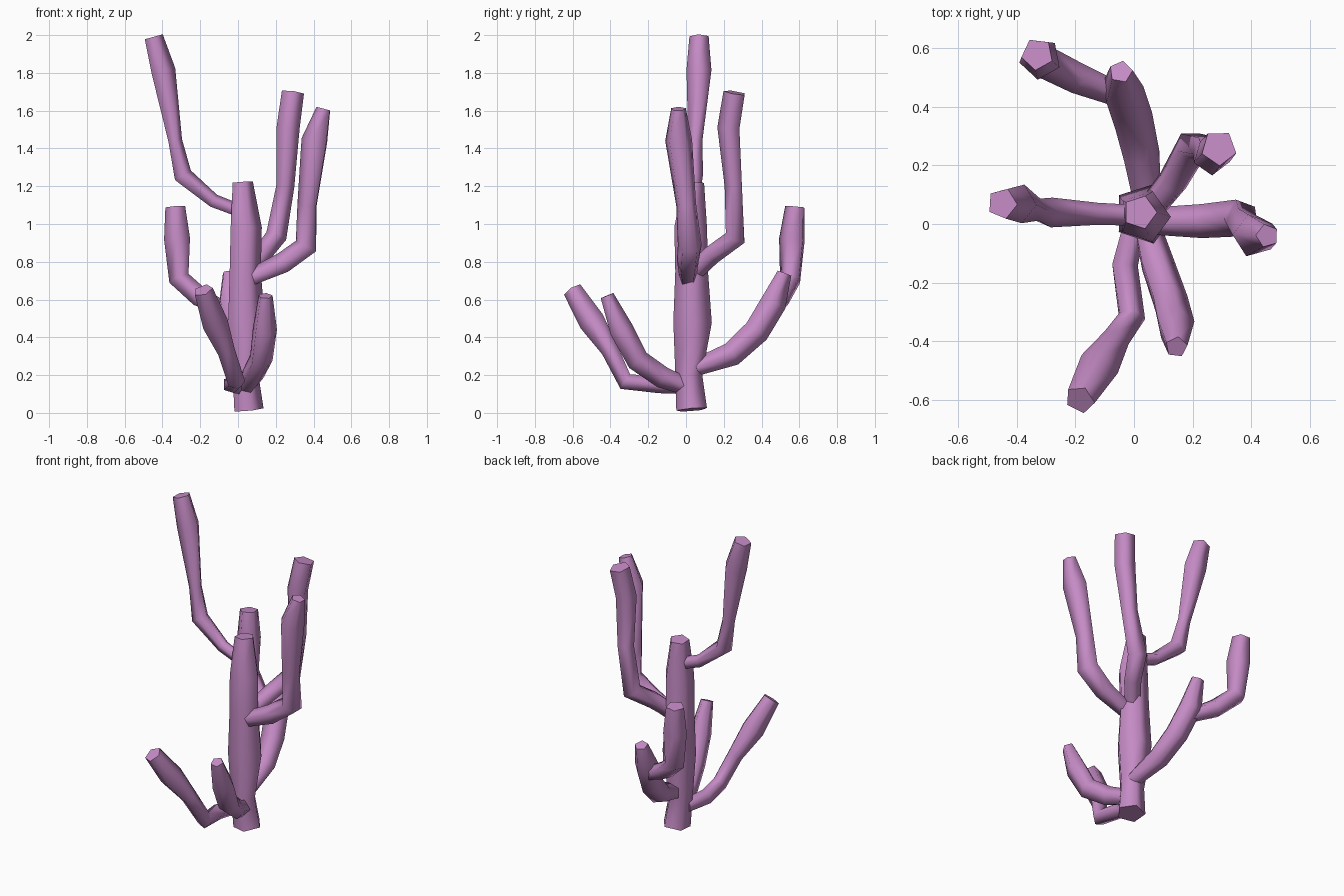
import bpy, bmesh, math
from mathutils import Vector

SIDES = 5

purple = bpy.data.materials.new("soft_purple")
purple.diffuse_color = (0.56, 0.26, 0.56, 1)


def limb(name, path):
    """Capped five-sided tube through (x, y, z, half width) points."""
    pts = [Vector(p[:3]) for p in path]
    bm = bmesh.new()
    rings, u, last = [], Vector((1, 0, 0)), len(pts) - 1
    for i, p in enumerate(pts):
        a = (p - pts[max(i - 1, 0)]).normalized()
        b = (pts[min(i + 1, last)] - p).normalized()
        t = (a + b).normalized()
        if i == 0 and abs(u.dot(t)) > 0.8:
            u = Vector((0, 0, 1))
        u = (u - t * u.dot(t)).normalized()
        v = t.cross(u)
        r = path[i][3] * 1.07
        ring = []
        for k in range(SIDES):
            ang = math.tau * k / SIDES
            ring.append(bm.verts.new(p + r * (u * math.cos(ang) + v * math.sin(ang))))
        rings.append(ring)
    for lo, hi in zip(rings, rings[1:]):
        for k in range(SIDES):
            n = (k + 1) % SIDES
            bm.faces.new((lo[k], lo[n], hi[n], hi[k])).smooth = True
    # flat end caps with a crisp rim
    for cap in (bm.faces.new(rings[0][::-1]), bm.faces.new(rings[-1])):
        for e in cap.edges:
            e.smooth = False
    mesh = bpy.data.meshes.new(name)
    bm.to_mesh(mesh)
    bm.free()
    mesh.materials.append(purple)
    bpy.context.collection.objects.link(bpy.data.objects.new(name, mesh))


# central stem
limb("trunk", [(.05, .03, .017, .08), (.033, .015, .2, .07), (.035, .035, .48, .1),
               (.03, .03, .75, .085), (.035, .025, .98, .085), (.02, .04, 1.22, .055)])

# upper branches
limb("tall_left_branch", [(.0, .03, 1.07, .035), (-.13, .035, 1.12, .037),
                          (-.295, .04, 1.255, .05), (-.335, .05, 1.44, .037),
                          (-.4, .07, 1.81, .065), (-.45, .07, 1.99, .05)])
limb("back_right_branch", [(.05, .04, .74, .045), (.13, .14, .84, .05),
                           (.2, .265, .93, .055), (.25, .255, 1.2, .047),
                           (.265, .23, 1.51, .06), (.29, .26, 1.695, .058)])
limb("right_branch", [(.06, .01, .71, .045), (.24, .01, .79, .057),
                      (.365, .02, .88, .062), (.37, .0, 1.1, .052),
                      (.41, -.04, 1.44, .07), (.455, -.04, 1.61, .038)])

# lower back branch and its side shoot
limb("back_branch", [(.045, .05, .24, .045), (.02, .24, .31, .063), (-.01, .37, .43, .068),
                     (-.04, .46, .58, .068), (-.045, .52, .74, .038)])
limb("back_left_shoot", [(-.05, .44, .53, .04), (-.2, .5, .61, .052), (-.31, .555, .71, .055),
                         (-.32, .565, .92, .068), (-.33, .58, 1.09, .052)])

# lower front branches
limb("front_left_branch", [(.0, .0, .14, .04), (-.035, -.14, .15, .045), (-.01, -.32, .165, .045),
                           (-.065, -.4, .33, .046), (-.125, -.495, .48, .068),
                           (-.185, -.6, .65, .05)])
limb("front_right_branch", [(.04, .0, .14, .045), (.075, -.13, .19, .057), (.12, -.26, .28, .06),
                            (.14, -.345, .44, .063), (.145, -.42, .62, .036)])
